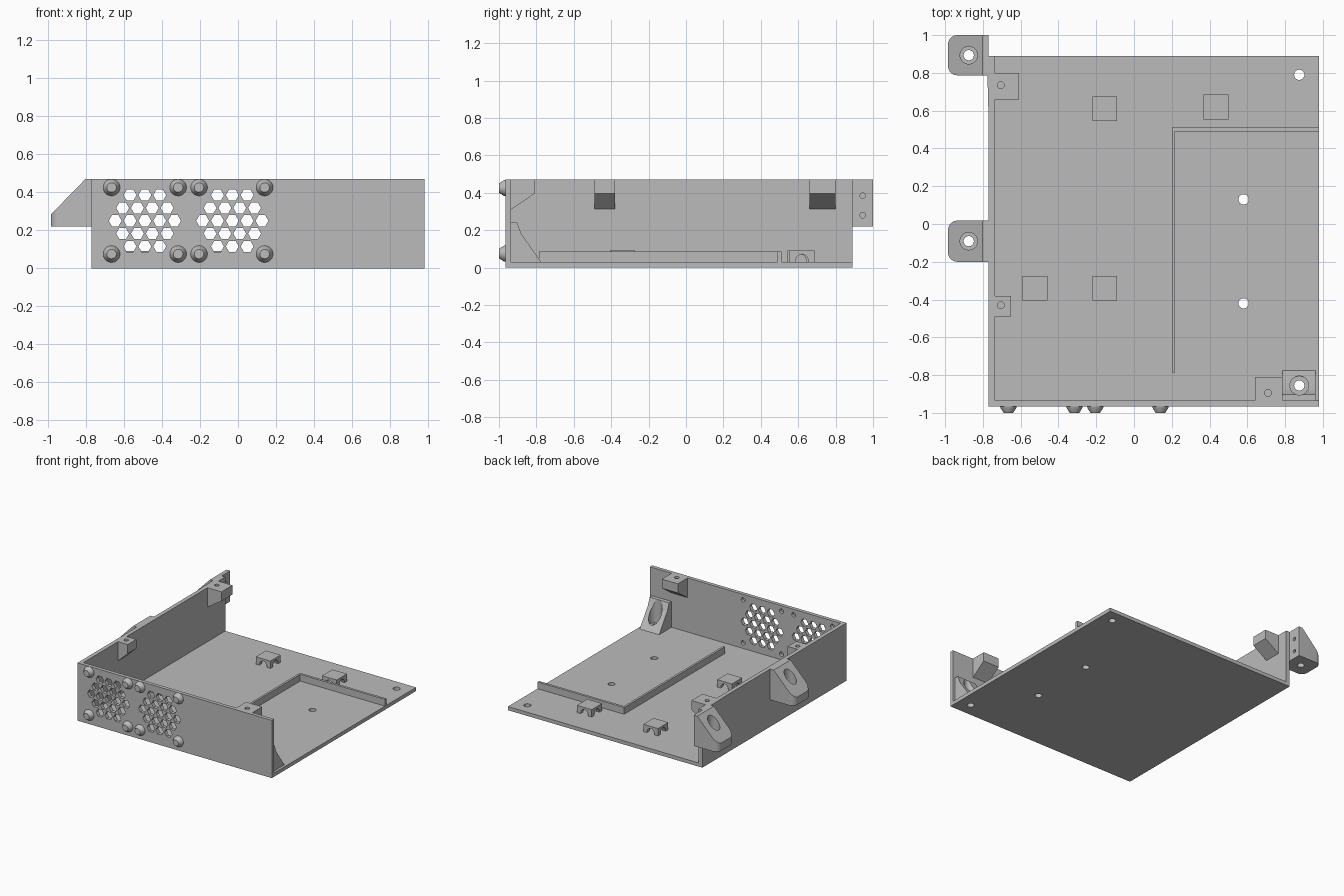
import bpy, bmesh, math
from mathutils import Vector

if "Cube" in bpy.data.objects:
    bpy.data.objects.remove(bpy.data.objects["Cube"], do_unlink=True)

grey = bpy.data.materials.new("plain grey")
grey.use_nodes = True
COLOR = (0.5, 0.5, 0.5, 1)
grey.diffuse_color = COLOR
grey.node_tree.nodes["Principled BSDF"].inputs["Base Color"].default_value = COLOR


def place(axis, a, b, t):
    """2D profile point (a, b) at distance t along the axis."""
    return Vector({"x": (t, a, b), "y": (a, t, b), "z": (a, b, t)}[axis])


def loft(name, axis, rings):
    """Join rings [(points, t), ...] along an axis into a closed solid."""
    bm = bmesh.new()
    loops = [[bm.verts.new(place(axis, a, b, t)) for a, b in pts] for pts, t in rings]
    bm.faces.new(loops[0])
    bm.faces.new(loops[-1])
    for low, high in zip(loops, loops[1:]):
        for i in range(len(low)):
            j = (i + 1) % len(low)
            bm.faces.new((low[i], low[j], high[j], high[i]))
    bmesh.ops.recalc_face_normals(bm, faces=bm.faces)
    mesh = bpy.data.meshes.new(name)
    bm.to_mesh(mesh)
    bm.free()
    mesh.materials.append(grey)
    obj = bpy.data.objects.new(name, mesh)
    bpy.context.collection.objects.link(obj)
    return obj


def prism(name, axis, pts, lo, hi):
    return loft(name, axis, [(pts, lo), (pts, hi)])


def box(name, x0, x1, y0, y1, z0, z1):
    return prism(name, "z", [(x0, y0), (x1, y0), (x1, y1), (x0, y1)], z0, z1)


def ring(a, b, r, n=32, rb=None):
    return [(a + r * math.cos(math.tau * i / n), b + (rb or r) * math.sin(math.tau * i / n))
            for i in range(n)]


def rod(axis, a, b, r, lo, hi, n=32, rb=None):
    return prism("cutter", axis, ring(a, b, r, n, rb), lo, hi)


def cut(obj, *cutters):
    """Subtract each cutter and discard it."""
    bpy.context.view_layer.objects.active = obj
    for cutter in cutters:
        mod = obj.modifiers.new("cut", "BOOLEAN")
        mod.operation = "DIFFERENCE"
        mod.solver = "EXACT"
        mod.object = cutter
        bpy.ops.object.modifier_apply(modifier=mod.name)
        bpy.data.objects.remove(cutter, do_unlink=True)


# Tray floor with mounting holes, and the side wall
X0, X1, Y0, Y1, H, T = -0.77, 0.98, -0.965, 0.89, 0.47, 0.03
floor = box("floor", X0, X1, Y0, Y1, 0, T)
for x, y in [(0.875, 0.79), (0.58, 0.13), (0.58, -0.42), (0.875, -0.855)]:
    cut(floor, rod("z", x, y, 0.027, -0.1, 0.1))
box("side_wall", X0, X0 + 0.033, Y0 + T, Y1, T, H)

# Front wall with two hexagonal vent grilles
front = box("front_wall", X0, X1, Y0, Y0 + T, T, H)
for cx in (-0.49, -0.03):
    for row in range(-2, 3):
        count = 5 - abs(row)
        for i in range(count):
            x = cx + (i - (count - 1) / 2) * 0.078
            cut(front, rod("y", x, 0.25 + row * 0.0675, 0.034, -1.1, -0.9, 6))

# Tapered screw bosses at the grille corners, with blind holes from inside
for x in (-0.665, -0.315, -0.205, 0.14):
    for z in (0.075, 0.425):
        cut(front, rod("y", x, z, 0.018, Y0 + 0.005, -0.9, 16))
        loft("screw_boss", "y", [(ring(x, z, 0.044), Y0), (ring(x, z, 0.041), Y0 - 0.01),
                                 (ring(x, z, 0.025), -1.0)])

# Lid posts: blocks with sloped undersides and pilot holes
wall_x, wall_y = X0 + T, Y0 + T


def lid_post(name, axis, wall, reach, lo, hi, hole):
    post = prism(name, axis, [(wall, H), (reach, H), (reach, 0.395), (wall, 0.31)], lo, hi)
    cut(post, rod("z", *hole, 0.018, 0.40, 0.6, 24))


lid_post("lid_post_back", "y", wall_x, -0.61, 0.66, 0.80, (-0.705, 0.735))
lid_post("lid_post_side", "y", wall_x, -0.65, -0.49, -0.38, (-0.705, -0.43))
lid_post("lid_post_front", "x", wall_y, -0.81, 0.64, 0.785, (0.71, -0.895))

# Corner gusset with a deep recessed screw hole
gusset = prism("corner_gusset", "x", [(wall_y, T), (wall_y, 0.24), (-0.903, 0.24),
                                      (-0.88, 0.18), (-0.775, T)], 0.785, 0.96)
cut(gusset, rod("z", 0.875, -0.855, 0.05, 0.05, 0.5), rod("z", 0.875, -0.855, 0.027, 0, 0.2))

# Outer mounting ears with rounded ends, sloped tops and counterbored holes
EAR = -0.985
for name, y0, y1 in (("mounting_ear_back", 0.787, 1.0), ("mounting_ear_middle", -0.20, 0.018)):
    r, mid = 0.05, (y0 + y1) / 2
    outline = [(X0, y0), (X0, y1)]
    for cy, start in ((y1 - r, 90), (y0 + r, 180)):
        for i in range(9):
            a = math.radians(start + i * 90 / 8)
            outline.append((EAR + r + r * math.cos(a), cy + r * math.sin(a)))
    ear = prism(name, "z", outline, 0.22, H)
    slope = [(EAR - 0.1, 0.18), (-0.705, 0.57), (EAR - 0.1, 0.57)]
    cut(ear, prism("cutter", "y", slope, y0 - 0.1, y1 + 0.1),
        rod("z", -0.875, mid, 0.046, 0.26, 0.6), rod("z", -0.875, mid, 0.027, 0.1, 0.5))
    if y1 > Y1:
        cut(ear, *[rod("x", 0.945, z, 0.015, -0.80, -0.7, 16) for z in (0.28, 0.385)])

# Thin brace running from the back ear along the side wall
prism("ear_brace", "z", [(X0, 0.56), (X0, 0.79), (X0 - 0.006, 0.79)], 0.22, H)

# L-shaped divider rib
prism("divider_rib", "z", [(0.2, -0.785), (0.217, -0.785), (0.217, 0.49), (X1, 0.49),
                           (X1, 0.51), (0.2, 0.51)], T, 0.085)

# Small four-legged standoffs with arches both ways
for x, y in [(-0.525, -0.34), (-0.155, -0.34), (-0.155, 0.61), (0.435, 0.62)]:
    s = 0.066
    pad = box("standoff", x - s, x + s, y - s, y + s, T, 0.09)
    cut(pad, rod("x", y, T, 0.035, x - 0.1, x + 0.1, 16, 0.042),
        rod("y", x, T, 0.035, y - 0.1, y + 0.1, 16, 0.042))

# Keep flat faces flat and round holes smooth
bpy.ops.object.select_all(action="DESELECT")
for obj in bpy.context.collection.objects:
    if obj.type == "MESH" and grey.name in obj.data.materials:
        obj.select_set(True)
        bpy.context.view_layer.objects.active = obj
bpy.ops.object.shade_smooth_by_angle(angle=math.radians(25))
